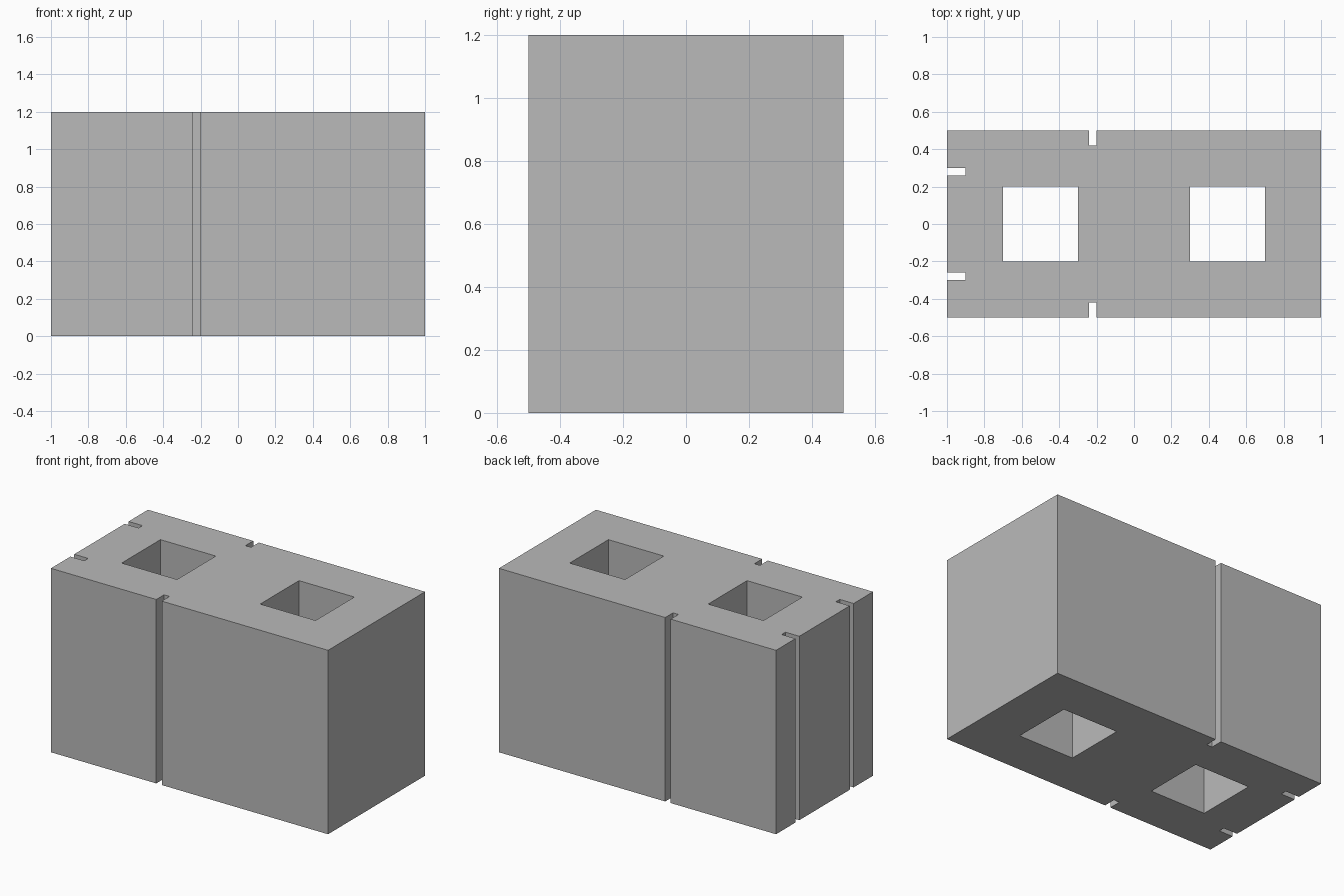
import bpy
import bmesh
from mathutils import Matrix, Vector

if "Cube" in bpy.data.objects:
    bpy.data.objects.remove(bpy.data.objects["Cube"])

HEIGHT = 1.2


def add_box(bm, x0, x1, y0, y1, z0, z1):
    lo, hi = Vector((x0, y0, z0)), Vector((x1, y1, z1))
    matrix = Matrix.Translation((lo + hi) / 2) @ Matrix.Diagonal((*(hi - lo), 1))
    bmesh.ops.create_cube(bm, size=1, matrix=matrix)


def make_object(name, boxes):
    bm = bmesh.new()
    for box in boxes:
        add_box(bm, *box)
    mesh = bpy.data.meshes.new(name)
    bm.to_mesh(mesh)
    bm.free()
    obj = bpy.data.objects.new(name, mesh)
    bpy.context.collection.objects.link(obj)
    return obj


# Solid block in darker concrete grey
block = make_object("hollow_block", [(-1, 1, -0.5, 0.5, 0, HEIGHT)])
concrete = bpy.data.materials.new("concrete_grey")
concrete.diffuse_color = (0.49, 0.49, 0.49, 1)
concrete.use_nodes = True
concrete.node_tree.nodes["Principled BSDF"].inputs["Base Color"].default_value = concrete.diffuse_color
block.data.materials.append(concrete)

# Two square cores running right through the block
z = (-0.1, HEIGHT + 0.1)
cuts = [(cx - 0.2, cx + 0.2, -0.2, 0.2, *z) for cx in (-0.5, 0.5)]

# Full-height slots, mirrored front to back
for x0, x1, y0, y1 in ((-0.24, -0.20, 0.42, 0.6), (-1.1, -0.90, 0.26, 0.30)):
    cuts.append((x0, x1, y0, y1, *z))
    cuts.append((x0, x1, -y1, -y0, *z))

cutter = make_object("core_and_slot_cutter", cuts)
cutter.data.materials.append(concrete)
cutter.hide_render = True

# Cut and apply, then discard the cutter
mod = block.modifiers.new("cores_and_slots", 'BOOLEAN')
mod.operation = 'DIFFERENCE'
mod.solver = 'EXACT'
mod.object = cutter
bpy.context.view_layer.objects.active = block
block.select_set(True)
bpy.ops.object.modifier_apply(modifier=mod.name)
bpy.data.objects.remove(cutter)
